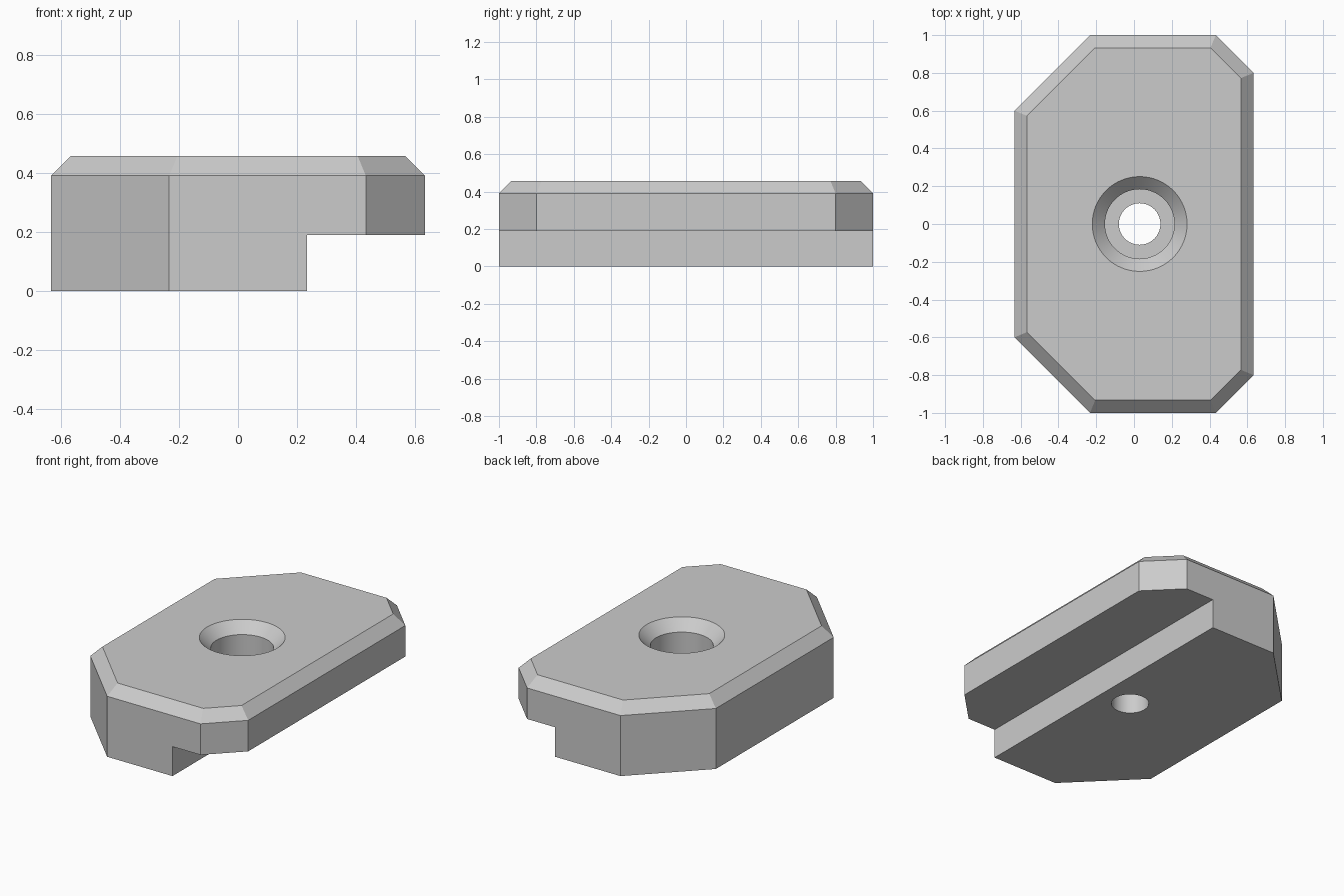
import bpy
import bmesh
from math import radians

cube = bpy.data.objects.get("Cube")
if cube:
    bpy.data.objects.remove(cube, do_unlink=True)

HALF_X, HALF_Y = 0.633, 1.0
HEIGHT, BEVEL = 0.457, 0.067
STEP_X, STEP_Z = 0.233, 0.19
HOLE_X = 0.03

grey = bpy.data.materials.new("plain grey")
grey.use_nodes = True
colour = (0.6, 0.6, 0.6, 1)
grey.diffuse_color = colour
grey.node_tree.nodes["Principled BSDF"].inputs["Base Color"].default_value = colour


def make_object(name, bm):
    bmesh.ops.recalc_face_normals(bm, faces=bm.faces)
    mesh = bpy.data.meshes.new(name)
    bm.to_mesh(mesh)
    bm.free()
    mesh.materials.append(grey)
    obj = bpy.data.objects.new(name, mesh)
    bpy.context.collection.objects.link(obj)
    return obj


def octagon(inset):
    """Plan outline with large left corners and small right corners."""
    x, y = HALF_X - inset, HALF_Y - inset
    slide = inset * 0.586   # keeps the diagonal sides parallel at equal inset
    big, small = 0.4 - slide, 0.2 - slide
    half = [(x, y - small), (x - small, y), (-x + big, y), (-x, y - big)]
    return half + [(px, -py) for px, py in reversed(half)]


# Clamp plate: stacked outlines, with the top rim chamfered
bm = bmesh.new()
rings = [[bm.verts.new((x, y, z)) for x, y in octagon(inset)]
         for z, inset in ((0, 0), (HEIGHT - BEVEL, 0), (HEIGHT, BEVEL))]
for low, high in zip(rings, rings[1:]):
    for i in range(len(low)):
        j = (i + 1) % len(low)
        bm.faces.new((low[i], low[j], high[j], high[i]))
bm.faces.new(rings[0])
bm.faces.new(rings[-1])
plate = make_object("clamp_plate", bm)

# Cutter for the step under the left edge
bm = bmesh.new()
bmesh.ops.create_cube(bm, size=2)
for v in bm.verts:
    v.co.x = 1 if v.co.x > 0 else STEP_X
    v.co.y *= 1.5
    v.co.z = STEP_Z if v.co.z > 0 else -0.5
step_cutter = make_object("step_cutter", bm)

# Cutter for the screw hole: bore, flat seat, recess wall and flared mouth
bm = bmesh.new()
over = 0.05
profile = [(0, -over), (0.11, -over), (0.11, 0.23), (0.184, 0.23),
           (0.184, HEIGHT - BEVEL), (0.251 + over, HEIGHT + over), (0, HEIGHT + over)]
verts = [bm.verts.new((HOLE_X + r, 0, z)) for r, z in profile]
edges = [bm.edges.new(pair) for pair in zip(verts, verts[1:])]
bmesh.ops.spin(bm, geom=verts + edges, cent=(HOLE_X, 0, 0), axis=(0, 0, 1),
               angle=radians(360), steps=64)
bmesh.ops.remove_doubles(bm, verts=bm.verts, dist=0.0001)
hole_cutter = make_object("hole_cutter", bm)

# Cut the plate and discard the cutters
bpy.ops.object.select_all(action="DESELECT")
bpy.context.view_layer.objects.active = plate
plate.select_set(True)
for cutter in (step_cutter, hole_cutter):
    cutter.hide_render = True
    mod = plate.modifiers.new(cutter.name, "BOOLEAN")
    mod.operation = "DIFFERENCE"
    mod.solver = "EXACT"
    mod.object = cutter
    bpy.ops.object.modifier_apply(modifier=mod.name)
    bpy.data.objects.remove(cutter, do_unlink=True)

bpy.ops.object.shade_smooth_by_angle(angle=radians(20))
